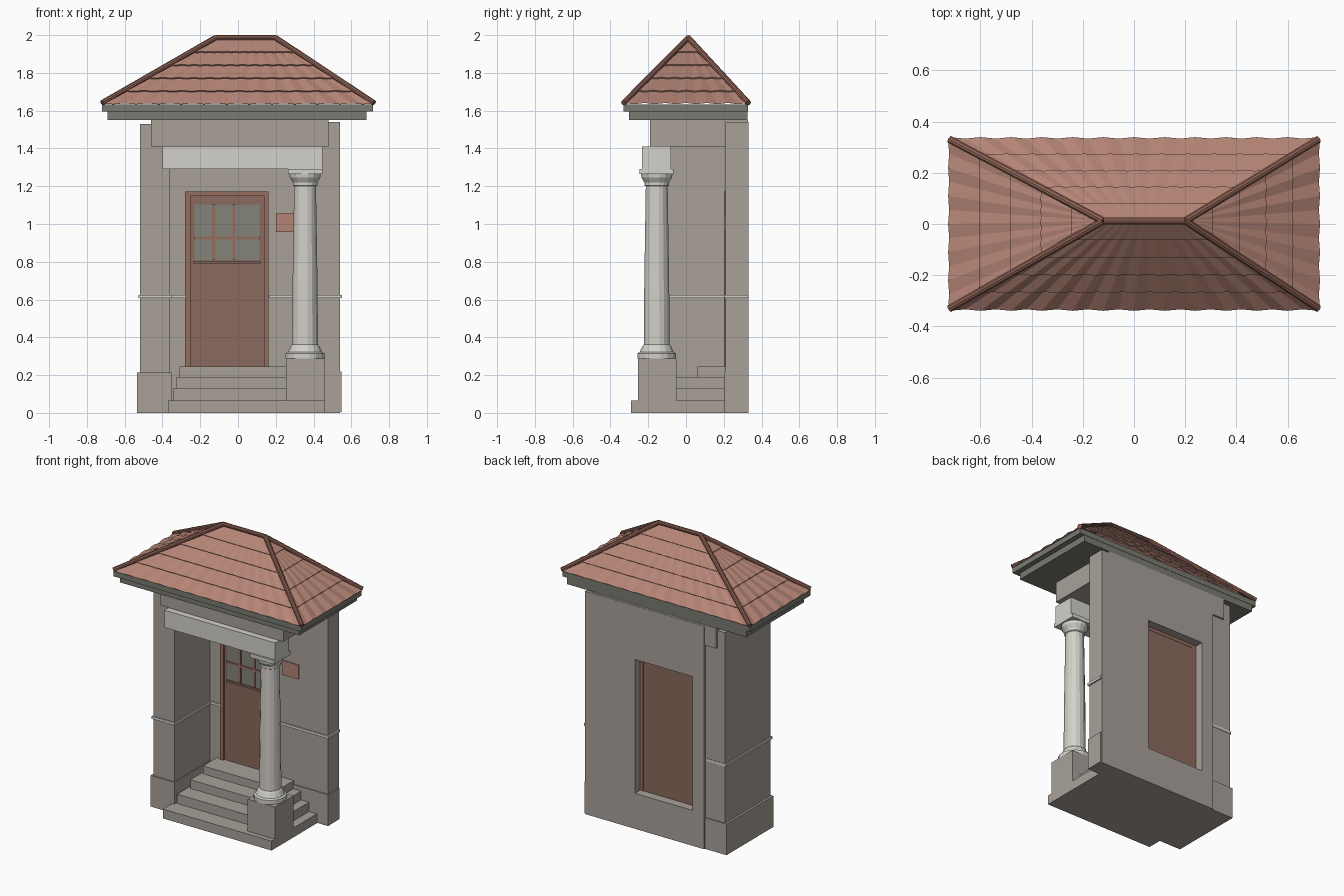
import bpy, bmesh, math
from mathutils import Vector

cube = bpy.data.objects.get("Cube")
if cube:
    bpy.data.objects.remove(cube, do_unlink=True)


def material(name, rgb):
    """Flat colour given as 0-255 display values, stored as linear."""
    lin = [((c / 255 + 0.055) / 1.055) ** 2.4 for c in rgb]
    m = bpy.data.materials.new(name)
    m.use_nodes = True
    m.diffuse_color = (*lin, 1)
    m.node_tree.nodes["Principled BSDF"].inputs["Base Color"].default_value = (*lin, 1)
    return m


stone = material("grey stone", (168, 161, 153))
pale = material("pale stone", (211, 209, 202))
slate = material("dark eaves", (122, 123, 114))
tile = material("clay tile", (181, 133, 118))
cap = material("dark clay", (146, 100, 86))
wood = material("brown door", (138, 106, 93))
frame = material("red brown trim", (150, 109, 95))
glass = material("grey glass", (132, 131, 122))


def finish(name, bm, mat):
    bmesh.ops.recalc_face_normals(bm, faces=bm.faces)
    mesh = bpy.data.meshes.new(name)
    bm.to_mesh(mesh)
    bm.free()
    mesh.materials.append(mat)
    ob = bpy.data.objects.new(name, mesh)
    bpy.context.collection.objects.link(ob)
    return ob


def box(name, x, y, z, mat):
    """Box from (low, high) pairs on each axis."""
    bm = bmesh.new()
    bmesh.ops.create_cube(bm, size=1)
    for v in bm.verts:
        v.co = [r[0] if c < 0 else r[1] for c, r in zip(v.co, (x, y, z))]
    return finish(name, bm, mat)


def prism(name, outline, y, mat):
    """Extrude an x-z outline along y."""
    bm = bmesh.new()
    face = bm.faces.new([bm.verts.new((px, y[0], pz)) for px, pz in outline])
    out = bmesh.ops.extrude_face_region(bm, geom=[face])
    new = [g for g in out["geom"] if isinstance(g, bmesh.types.BMVert)]
    bmesh.ops.translate(bm, verts=new, vec=(0, y[1] - y[0], 0))
    return finish(name, bm, mat)


def lathe(name, profile, center, sides, mat):
    """Turn a (radius, height) profile about a vertical axis."""
    bm = bmesh.new()
    rings = []
    for r, z in profile:
        angles = [math.tau * (i + 0.5) / sides for i in range(sides)]
        rings.append([bm.verts.new((center[0] + r * math.cos(a),
                                    center[1] + r * math.sin(a), z)) for a in angles])
    for lo, hi in zip(rings, rings[1:]):
        for i in range(sides):
            j = (i + 1) % sides
            bm.faces.new((lo[i], lo[j], hi[j], hi[i]))
    bm.faces.new(rings[0])
    bm.faces.new(rings[-1])
    return finish(name, bm, mat)


def rod(name, a, b, radius, mat):
    """Round capping tile between two points."""
    a, b = Vector(a), Vector(b)
    bm = bmesh.new()
    bmesh.ops.create_cone(bm, cap_ends=True, segments=10, radius1=radius,
                          radius2=radius, depth=(b - a).length)
    turn = (b - a).to_track_quat("Z", "Y").to_matrix()
    for v in bm.verts:
        v.co = turn @ v.co + (a + b) / 2
    return finish(name, bm, mat)


def tiled_slope(name, a, b, c, d, waves, courses=5):
    """Roof slope with overlapping courses; a-b is the eave, d-c the ridge."""
    a, b, c, d = map(Vector, (a, b, c, d))
    normal = (b - a).cross(d - a).normalized()
    cols = waves * 4
    bm = bmesh.new()
    rows = []
    for k in range(courses):
        for v, lift in ((k / courses, 0.009), ((k + 1) / courses, 0.001)):
            row = []
            for i in range(cols + 1):
                u = i / cols
                p = a.lerp(b, u).lerp(d.lerp(c, u), v)
                ripple = 0.004 * (1 - v) * math.cos(math.tau * u * waves)
                row.append(bm.verts.new(p + normal * (lift + ripple)))
            rows.append(row)
    for lo, hi in zip(rows, rows[1:]):
        for i in range(cols):
            bm.faces.new((lo[i], lo[i + 1], hi[i + 1], hi[i]))
    bmesh.ops.remove_doubles(bm, verts=bm.verts, dist=0.0002)
    return finish(name, bm, tile)


# Walls: rear wall with a doorway, and a projecting side wall
rear = (0.21, 0.33)
prism("rear_wall", [(-0.37, 0), (-0.28, 0), (-0.28, 1.17), (0.16, 1.17), (0.16, 0),
                    (0.54, 0), (0.54, 1.54), (-0.37, 1.54)], rear, stone)
box("door_sill_wall", (-0.28, 0.16), rear, (0, 0.245), stone)
box("side_wall", (-0.52, -0.36), (-0.18, 0.315), (0, 1.53), stone)
box("frieze", (-0.46, 0.48), (-0.19, 0.328), (1.41, 1.55), stone)

# Plinths and string courses
box("side_plinth", (-0.535, -0.353), (-0.19, 0.322), (0, 0.215), stone)
box("rear_plinth", (0.17, 0.547), (0.203, 0.327), (0.005, 0.22), stone)
band = (0.607, 0.625)
box("side_band", (-0.528, -0.352), (-0.188, 0.318), band, pale)
box("rear_band_left", (-0.36, -0.28), (0.202, 0.22), band, pale)
box("rear_band_right", (0.165, 0.55), (0.202, 0.328), band, pale)

# Steps
for i, (left, right) in enumerate([(-0.37, 0.46), (-0.345, 0.40),
                                   (-0.325, 0.34), (-0.31, 0.28)]):
    box(f"step_{i + 1}", (left, right), (-0.29 + i * 0.117, 0.23),
        (i * 0.063, (0.065, 0.13, 0.19, 0.245)[i]), stone)

# Column on its pedestal, and the beam it carries
box("pedestal", (0.253, 0.46), (-0.255, -0.05), (0.065, 0.287), stone)
lathe("column", [(0.105, 0.287), (0.105, 0.315), (0.092, 0.322), (0.078, 0.352),
                 (0.07, 0.362), (0.067, 0.7), (0.059, 1.2), (0.066, 1.205),
                 (0.066, 1.22), (0.082, 1.245), (0.085, 1.266)],
      (0.355, -0.155), 16, pale)
box("capital", (0.265, 0.447), (-0.245, -0.067), (1.265, 1.292), pale)
box("beam", (-0.40, 0.447), (-0.233, -0.08), (1.29, 1.41), pale)

# Door, its frame and the glazed panes with a sill
box("door", (-0.26, 0.145), (0.215, 0.27), (0.245, 1.155), wood)
box("door_frame_left", (-0.28, -0.252), (0.202, 0.272), (0.245, 1.172), frame)
box("door_frame_right", (0.137, 0.162), (0.202, 0.272), (0.245, 1.172), frame)
box("door_frame_top", (-0.252, 0.137), (0.202, 0.272), (1.147, 1.172), frame)
box("window_sill", (-0.235, 0.12), (0.207, 0.216), (0.79, 0.803), wood)
for col, x in enumerate([(-0.23, -0.137), (-0.122, -0.028), (-0.013, 0.113)]):
    for row, z in enumerate([(0.81, 0.92), (0.935, 1.102)]):
        box(f"pane_{col}_{row}", x, (0.21, 0.216), z, glass)
for i, x in enumerate((-0.13, -0.02)):
    box(f"window_bar_{i}", (x - 0.008, x + 0.008), (0.204, 0.216), (0.81, 1.102), frame)
box("window_crossbar", (-0.23, 0.113), (0.204, 0.216), (0.919, 0.935), frame)

# Plain wall plaque
box("plaque", (0.2, 0.32), (0.202, 0.211), (0.957, 1.055), tile)

# Eaves in two steps
box("eaves_lower", (-0.69, 0.68), (-0.302, 0.326), (1.55, 1.597), slate)
box("eaves_upper", (-0.72, 0.716), (-0.33, 0.328), (1.595, 1.632), slate)

# Hipped roof: four tiled slopes with ridge and hip caps
corners = [(-0.72, -0.33, 1.63), (0.72, -0.33, 1.63), (0.72, 0.33, 1.63), (-0.72, 0.33, 1.63)]
left_top, right_top = (-0.12, 0.012, 1.975), (0.2, 0.012, 1.975)
tops = [left_top, right_top, right_top, left_top]
for i, name in enumerate(("front", "left", "back", "right")):
    j = (i + 1) % 4
    tiled_slope(f"roof_{name}", corners[i], corners[j], tops[j], tops[i], 6 if i % 2 else 12)
for i in range(4):
    lifted = Vector((0, 0, 0.011))
    rod(f"hip_cap_{i}", Vector(corners[i]) + lifted, Vector(tops[i]) + lifted, 0.015, cap)
rod("ridge_cap", Vector(left_top) + lifted, Vector(right_top) + lifted, 0.014, cap)
